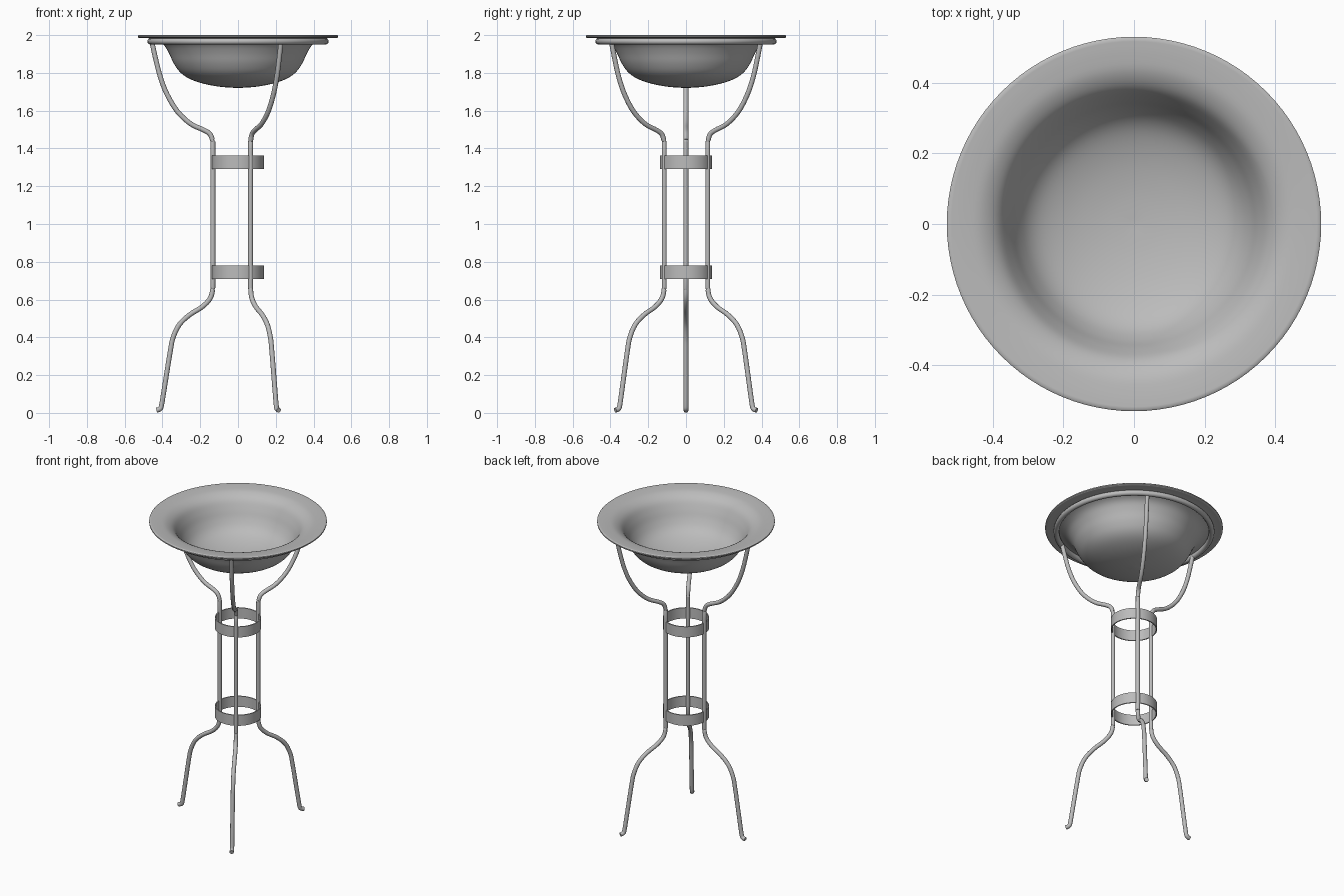
import bpy, bmesh, math

if "Cube" in bpy.data.objects:
    bpy.data.objects.remove(bpy.data.objects["Cube"])

steel = bpy.data.materials.new("grey metal")
steel.diffuse_color = (0.5, 0.5, 0.5, 1)
steel.use_nodes = True
steel.node_tree.nodes["Principled BSDF"].inputs["Base Color"].default_value = steel.diffuse_color


def finish(ob, angle=50):
    ob.data.materials.clear()
    ob.data.materials.append(steel)
    bpy.ops.object.select_all(action='DESELECT')
    ob.select_set(True)
    bpy.context.view_layer.objects.active = ob
    if ob.type == 'CURVE':
        bpy.ops.object.convert(target='MESH')
        ob = bpy.context.view_layer.objects.active
    bpy.ops.object.shade_smooth_by_angle(angle=math.radians(angle))
    return ob


def smooth_path(pts, n=4):
    """Catmull-Rom subdivision of an (r, z) path."""
    out = []
    for i in range(len(pts) - 1):
        p0, p1, p2, p3 = (pts[max(i - 1, 0)], pts[i], pts[i + 1],
                          pts[min(i + 2, len(pts) - 1)])
        for k in range(n):
            t = k / n
            out.append(tuple(0.5 * (2 * b + (c - a) * t + (2 * a - 5 * b + 4 * c - d) * t * t
                                    + (3 * b - a - 3 * c + d) * t ** 3)
                             for a, b, c, d in zip(p0, p1, p2, p3)))
    return out + [pts[-1]]


def lathe(name, profile, closed=False, seg=96):
    """Spin an (r, z) profile around the z axis."""
    bm = bmesh.new()
    vs = [bm.verts.new((r, 0, z)) for r, z in profile]
    es = [bm.edges.new(p) for p in zip(vs, vs[1:])]
    if closed:
        es.append(bm.edges.new((vs[-1], vs[0])))
    bmesh.ops.spin(bm, geom=vs + es, cent=(0, 0, 0), axis=(0, 0, 1),
                   angle=2 * math.pi, steps=seg)
    bmesh.ops.remove_doubles(bm, verts=bm.verts, dist=1e-5)
    bmesh.ops.recalc_face_normals(bm, faces=bm.faces)
    me = bpy.data.meshes.new(name)
    bm.to_mesh(me)
    bm.free()
    ob = bpy.data.objects.new(name, me)
    bpy.context.collection.objects.link(ob)
    return finish(ob)


# Bowl: outer skin, rolled rim edge, inner skin
outer = smooth_path([(0, 1.72), (0.09, 1.726), (0.18, 1.742), (0.255, 1.768), (0.305, 1.802),
                     (0.34, 1.85), (0.366, 1.905), (0.395, 1.95), (0.435, 1.975),
                     (0.48, 1.984), (0.525, 1.985)])
inner = smooth_path([(0.525, 2.0), (0.48, 1.997), (0.43, 1.988), (0.386, 1.96), (0.355, 1.91),
                     (0.329, 1.857), (0.296, 1.811), (0.25, 1.779), (0.177, 1.753),
                     (0.09, 1.737), (0, 1.731)])
lathe("bowl", outer + [(0.53, 1.989), (0.53, 1.996)] + inner)

# Round support ring below the rim
ring = [(0.463 + 0.017 * math.cos(a * math.pi / 6), 1.967 + 0.017 * math.sin(a * math.pi / 6))
        for a in range(12)]
lathe("support_ring", ring, closed=True)

# Two flat bands around the legs
for name, z in (("lower_band", 0.745), ("upper_band", 1.327)):
    lathe(name, [(0.131, z - 0.035), (0.138, z - 0.035), (0.138, z + 0.035), (0.131, z + 0.035)],
          closed=True)

# Three bent rod legs
leg_path = smooth_path([(0.455, 1.96), (0.435, 1.87), (0.41, 1.775), (0.375, 1.685),
                        (0.32, 1.595), (0.25, 1.53), (0.18, 1.497), (0.148, 1.475),
                        (0.134, 1.435), (0.133, 1.38), (0.133, 0.72), (0.134, 0.655),
                        (0.148, 0.605), (0.19, 0.561), (0.255, 0.52), (0.31, 0.468),
                        (0.343, 0.40), (0.358, 0.33), (0.39, 0.13), (0.404, 0.045),
                        (0.412, 0.022), (0.432, 0.014)])
for i, deg in enumerate((60, 180, 300)):
    c, s = math.cos(math.radians(deg)), math.sin(math.radians(deg))
    cu = bpy.data.curves.new("leg", 'CURVE')
    cu.dimensions = '3D'
    cu.bevel_depth = 0.013
    cu.bevel_resolution = 4
    cu.use_fill_caps = True
    sp = cu.splines.new('POLY')
    sp.points.add(len(leg_path) - 1)
    for p, (r, z) in zip(sp.points, leg_path):
        p.co = (r * c, r * s, z, 1)
    ob = bpy.data.objects.new(f"leg_{i + 1}", cu)
    bpy.context.collection.objects.link(ob)
    finish(ob)
